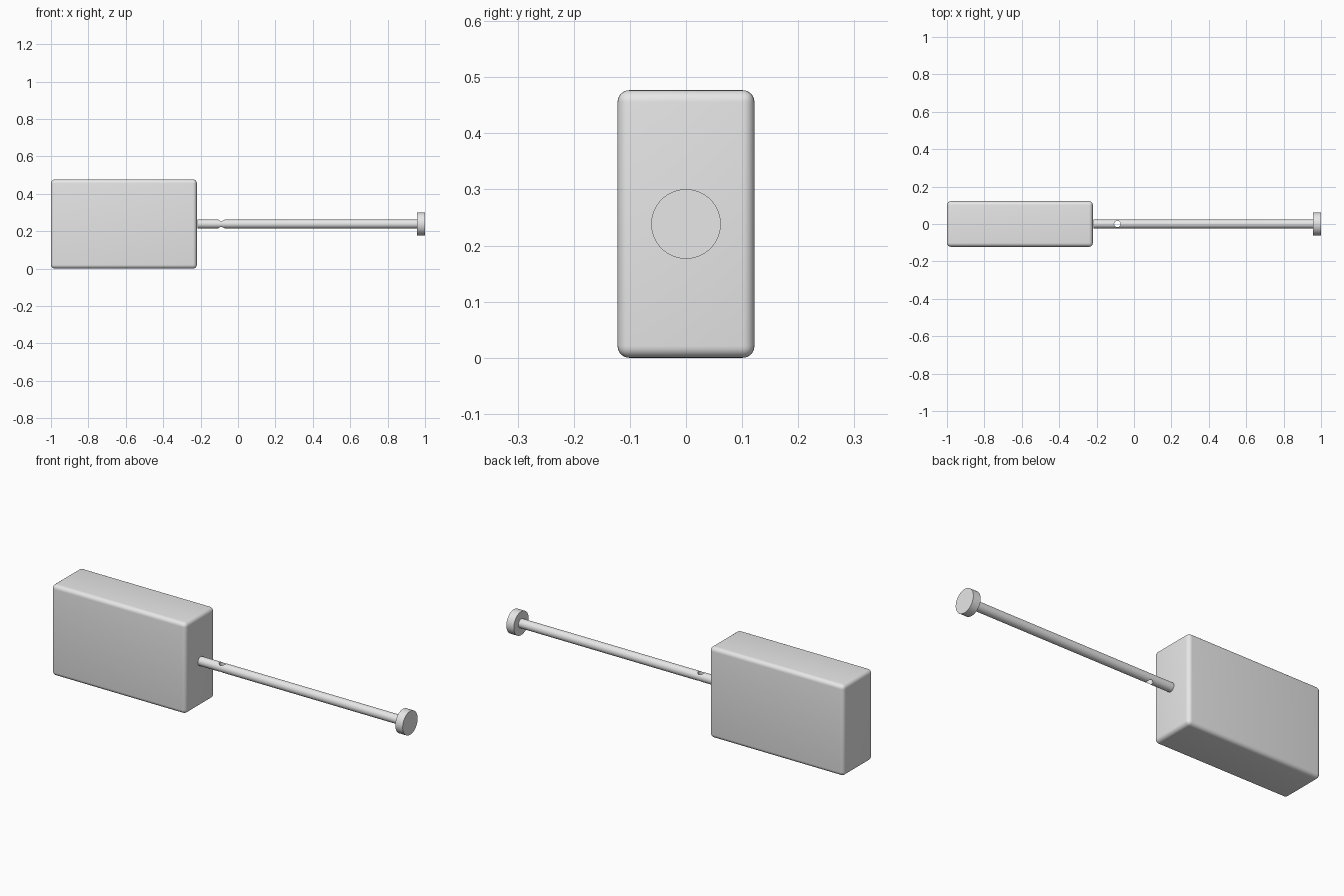
import bpy
import math

if "Cube" in bpy.data.objects:
    bpy.data.objects.remove(bpy.data.objects["Cube"])

CENTRE_Z = 0.2385

grey = bpy.data.materials.new("light_grey")
grey.diffuse_color = (0.8, 0.8, 0.8, 1)
grey.use_nodes = True
grey.node_tree.nodes["Principled BSDF"].inputs["Base Color"].default_value = grey.diffuse_color


def finish(obj, name):
    obj.name = name
    obj.data.materials.clear()
    obj.data.materials.append(grey)
    bpy.ops.object.shade_smooth_by_angle(angle=math.radians(35))
    return obj


def rod_along_x(name, x0, x1, radius, sides=64):
    bpy.ops.mesh.primitive_cylinder_add(
        vertices=sides, radius=radius, depth=x1 - x0,
        location=((x0 + x1) / 2, 0, CENTRE_Z), rotation=(0, math.pi / 2, 0))
    bpy.ops.object.transform_apply(location=False, rotation=True, scale=True)
    return finish(bpy.context.object, name)


# Rounded block
bpy.ops.mesh.primitive_cube_add(size=1, location=(-0.61, 0, CENTRE_Z))
block = bpy.context.object
block.dimensions = (0.78, 0.244, 0.477)
bpy.ops.object.transform_apply(location=False, rotation=False, scale=True)
bevel = block.modifiers.new("rounded_edges", 'BEVEL')
bevel.width = 0.021
bevel.segments = 6
bpy.ops.object.modifier_apply(modifier=bevel.name)
finish(block, "block")

# Shaft with a vertical cross hole near the block
shaft = rod_along_x("shaft", -0.216, 0.96, 0.0235)
bpy.ops.mesh.primitive_cylinder_add(
    vertices=32, radius=0.017, depth=0.2, location=(-0.089, 0, CENTRE_Z))
cutter = bpy.context.object
cutter.name = "hole_cutter"
cut = shaft.modifiers.new("cross_hole", 'BOOLEAN')
cut.operation = 'DIFFERENCE'
cut.solver = 'EXACT'
cut.object = cutter
bpy.context.view_layer.objects.active = shaft
bpy.ops.object.modifier_apply(modifier=cut.name)
bpy.data.objects.remove(cutter)
bpy.ops.object.select_all(action='DESELECT')
shaft.select_set(True)
finish(shaft, "shaft")

# End disc
rod_along_x("end_disc", 0.957, 1.0, 0.062)
